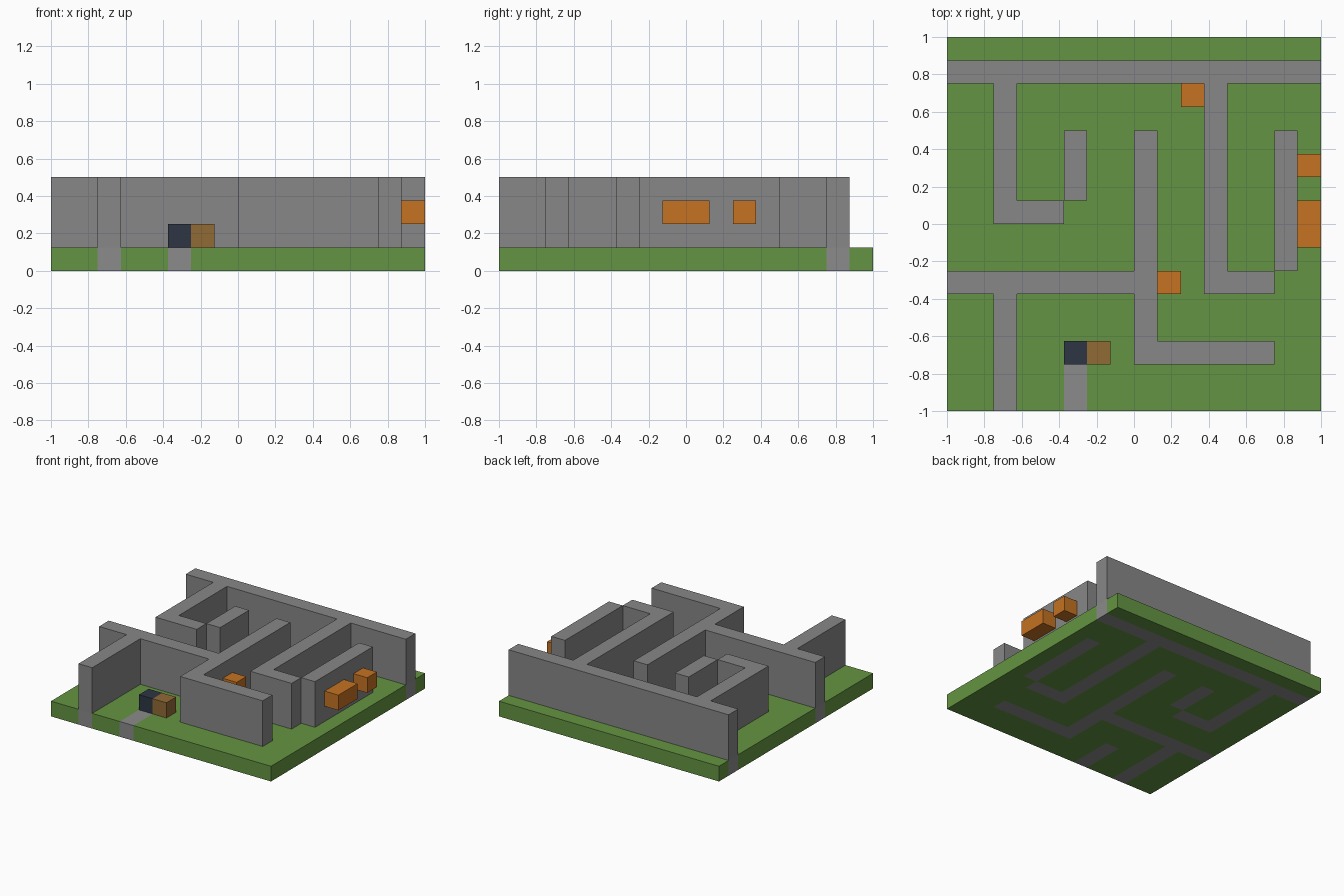
import bpy
import bmesh

cube = bpy.data.objects.get("Cube")
if cube:
    bpy.data.objects.remove(cube, do_unlink=True)

N = 16          # cells along each side
CELL = 2 / N


def material(name, r, g, b):
    mat = bpy.data.materials.new(name)
    mat.use_nodes = True
    mat.diffuse_color = (r, g, b, 1)
    bsdf = mat.node_tree.nodes["Principled BSDF"]
    bsdf.inputs["Base Color"].default_value = (r, g, b, 1)
    bsdf.inputs["Roughness"].default_value = 0.9
    return mat


def block(x0, x1, y0, y1):
    """Set of grid cells in an inclusive rectangle."""
    return {(x, y) for x in range(x0, x1 + 1) for y in range(y0, y1 + 1)}


def slab(name, cells, low, high, mat):
    """Raise a footprint of grid cells between two cell heights."""
    bm = bmesh.new()
    for x, y in sorted(cells):
        corners = [(x, y), (x + 1, y), (x + 1, y + 1), (x, y + 1)]
        bm.faces.new([bm.verts.new((i * CELL - 1, j * CELL - 1, low * CELL))
                      for i, j in corners])
    bmesh.ops.remove_doubles(bm, verts=bm.verts, dist=CELL / 100)
    top = bmesh.ops.extrude_face_region(bm, geom=bm.faces[:], use_keep_orig=True)
    verts = [v for v in top["geom"] if isinstance(v, bmesh.types.BMVert)]
    bmesh.ops.translate(bm, verts=verts, vec=(0, 0, (high - low) * CELL))
    bmesh.ops.recalc_face_normals(bm, faces=bm.faces)
    mesh = bpy.data.meshes.new(name)
    bm.to_mesh(mesh)
    bm.free()
    mesh.materials.append(mat)
    obj = bpy.data.objects.new(name, mesh)
    bpy.context.collection.objects.link(obj)
    return obj


grass = material("grass green", 0.127, 0.296, 0.054)
stone = material("stone grey", 0.242, 0.242, 0.242)
paving = material("paving grey", 0.258, 0.258, 0.258)
orange = material("orange", 0.555, 0.170, 0.016)
brown = material("brown", 0.285, 0.144, 0.036)
navy = material("dark navy", 0.026, 0.037, 0.058)

# Maze wall footprint
walls = set().union(
    block(0, 15, 14, 14),    # back wall
    block(2, 2, 8, 13),      # hook on the back left
    block(2, 4, 8, 8),
    block(5, 5, 9, 11),
    block(8, 8, 2, 11),      # central spine
    block(0, 8, 5, 5),
    block(2, 2, 0, 4),
    block(8, 13, 2, 2),
    block(11, 11, 5, 13),    # hook on the right
    block(11, 13, 5, 5),
    block(14, 14, 6, 11),
)
path = block(5, 5, 0, 2)

# Ground layer, with footings and path set into the grass
slab("grass_base", block(0, N - 1, 0, N - 1) - walls - path, 0, 1, grass)
slab("wall_footings", walls, 0, 1, paving)
slab("entrance_path", path, 0, 1, paving)

# Walls
slab("maze_walls", walls, 1, 4, stone)

# Figure blocks standing at the end of the path
slab("dark_block", {(5, 2)}, 1, 2, navy)
slab("brown_block", {(6, 2)}, 1, 2, brown)

# Orange blocks mounted on the walls
slab("wall_lamp_centre", {(9, 5)}, 2, 3, orange)
slab("wall_lamp_back", {(10, 13)}, 2, 3, orange)
slab("wall_lamp_side", {(15, 10)}, 2, 3, orange)
slab("wall_lamp_long", block(15, 15, 7, 8), 2, 3, orange)
